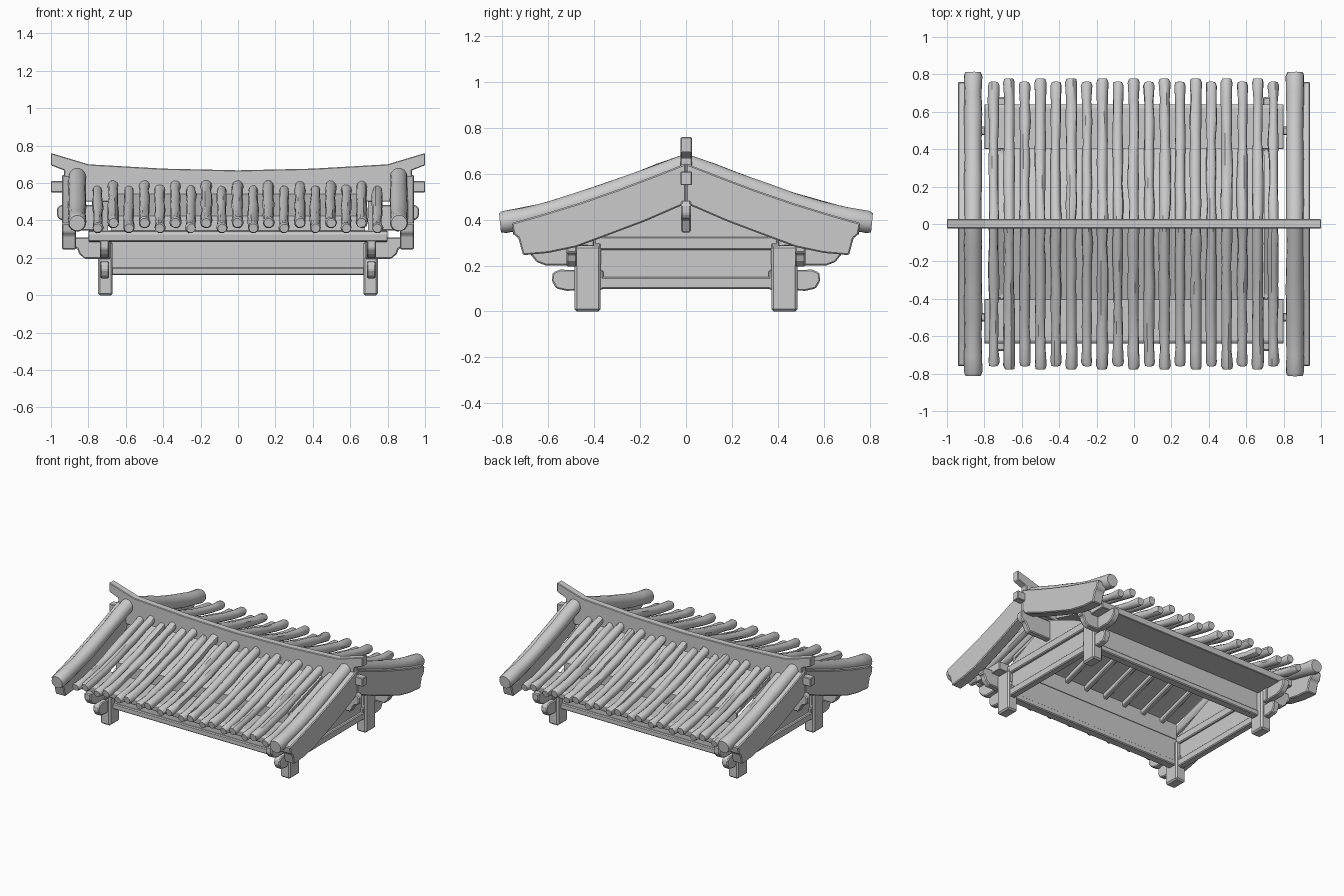
import bpy, bmesh, math, random
from mathutils import Vector

random.seed(4)
if "Cube" in bpy.data.objects:
    bpy.data.objects.remove(bpy.data.objects["Cube"], do_unlink=True)

GREY = (0.6, 0.6, 0.6, 1)
grey = bpy.data.materials.new("plain_grey")
grey.use_nodes = True
grey.diffuse_color = GREY
grey.node_tree.nodes["Principled BSDF"].inputs["Base Color"].default_value = GREY


def finish(name, bm, bevel=0.0, smooth=False):
    bmesh.ops.recalc_face_normals(bm, faces=bm.faces[:])
    mesh = bpy.data.meshes.new(name)
    bm.to_mesh(mesh)
    bm.free()
    mesh.materials.append(grey)
    ob = bpy.data.objects.new(name, mesh)
    bpy.context.collection.objects.link(ob)
    if bevel:
        mod = ob.modifiers.new("worn_edges", 'BEVEL')
        mod.width = bevel
        mod.segments = 1
        mod.limit_method = 'ANGLE'
    if smooth:
        bpy.ops.object.select_all(action='DESELECT')
        ob.select_set(True)
        bpy.context.view_layer.objects.active = ob
        bpy.ops.object.shade_smooth_by_angle(angle=math.radians(40))
    return ob


def prism(name, profile, lo, hi, axis='X', bevel=0.006):
    """Extrude a profile (h, z) between lo and hi along the X or Y axis."""
    bm = bmesh.new()
    put = (lambda h, z, d: (d, h, z)) if axis == 'X' else (lambda h, z, d: (h, d, z))
    a = [bm.verts.new(put(h, z, lo)) for h, z in profile]
    b = [bm.verts.new(put(h, z, hi)) for h, z in profile]
    bm.faces.new(a)
    bm.faces.new(b)
    n = len(profile)
    for i in range(n):
        bm.faces.new((a[i], a[(i + 1) % n], b[(i + 1) % n], b[i]))
    return finish(name, bm, bevel)


def box(name, x, y, z, bevel=0.006):
    rect = [(y[0], z[0]), (y[1], z[0]), (y[1], z[1]), (y[0], z[1])]
    return prism(name, rect, x[0], x[1], 'X', bevel)


def span(a, b, side):
    return tuple(sorted((a * side, b * side)))


def flip(profile, side):
    return [(h * side, z) for h, z in profile]


# Sagging roof line, given as centre height of the end logs
ROOF = [(0.0, 0.642), (0.15, 0.586), (0.29, 0.533), (0.46, 0.474), (0.635, 0.42), (0.81, 0.386)]


def roof_z(y):
    for (y0, z0), (y1, z1) in zip(ROOF, ROOF[1:]):
        if y <= y1:
            return z0 + (z1 - z0) * (y - y0) / (y1 - y0)
    return ROOF[-1][1]


def log(name, x, side, end, radius, drop_top, drop_end, wobble, sides=10):
    """A rough round log lying down one roof slope, flared at its foot."""
    bm = bmesh.new()
    start = 0.012
    rings = []
    for t in (0, 0.12, 0.27, 0.42, 0.57, 0.72, 0.86, 0.975, 1):
        y = start + (end - start) * t
        z = roof_z(y) - drop_top + (drop_top - drop_end) * t
        slope = (roof_z(min(y + 0.05, 0.81)) - roof_z(max(y - 0.05, 0))) / 0.1
        normal = Vector((0, -slope * side, 1)).normalized()
        r = radius * (1 + random.uniform(-wobble, wobble))
        if t == 1:
            r = radius * 0.9
        elif t > 0.9:
            r = radius * (1 + wobble)
        cx = x + random.uniform(-wobble, wobble) * radius * 0.6
        centre = Vector((cx, y * side, z))
        ring = []
        for i in range(sides):
            a = math.tau * i / sides
            k = r * (1 + random.uniform(-wobble, wobble) * 0.4)
            ring.append(bm.verts.new(centre + Vector((math.cos(a) * k, 0, 0)) + normal * math.sin(a) * k))
        rings.append(ring)
    for a, b in zip(rings, rings[1:]):
        for i in range(sides):
            j = (i + 1) % sides
            bm.faces.new((a[i], a[j], b[j], b[i]))
    bm.faces.new(rings[0])
    bm.faces.new(rings[-1])
    return finish(name, bm, smooth=True)


# Ridge beam with upswept horn ends and a lower tongue
right_half = [(0.4, 0.677), (0.8, 0.7), (1.0, 0.76), (1.0, 0.695), (0.93, 0.668),
              (0.93, 0.61), (1.0, 0.61), (1.0, 0.55), (0.9, 0.55), (0.9, 0.5)]
ridge = [(0.0, 0.668)] + right_half + [(-h, z) for h, z in reversed(right_half)]
prism("ridge_beam", ridge, -0.024, 0.026, 'Y', 0.004)

for side in (-1, 1):
    face = "front" if side < 0 else "back"

    # Roof logs, alternating high and low
    for i in range(19):
        x = -0.75 + i * 1.495 / 18
        low = i % 2 == 0
        log(f"{face}_roof_log_{i + 1}", x, side, 0.757 if low else 0.775, 0.0265 if low else 0.028,
            0.073 if low else 0.05, 0.038 if low else 0.006, 0.14)
    for end in (-1, 1):
        log(f"{face}_end_log_{'right' if end < 0 else 'left'}", 0.86 * end, side, 0.81, 0.047, 0.002, 0, 0.05, 14)

    # Roof boarding, upright upper wall and flat eave board
    deck = [(0.0, 0.55), (0.405, 0.425), (0.405, 0.405), (0.0, 0.525)]
    prism(f"{face}_roof_boarding", flip(deck, side), -0.68, 0.68, 'X', 0)
    box(f"{face}_upper_wall", (-0.68, 0.68), span(0.385, 0.405, side), (0.3, 0.425), 0)
    eave = [(0.4, 0.345), (0.625, 0.342), (0.64, 0.33), (0.635, 0.288), (0.4, 0.284)]
    prism(f"{face}_eave_board", flip(eave, side), -0.8, 0.8, 'X', 0.004)

    # Rafters under the boarding
    rafter = [(0.02, 0.53), (0.4, 0.41), (0.4, 0.375), (0.02, 0.495)]
    for i in range(8):
        x = -0.56 + i * 0.16
        prism(f"{face}_rafter_{i + 1}", flip(rafter, side), x - 0.016, x + 0.016, 'X', 0.005)

    # Long wall with its bottom rail
    box(f"{face}_wall", (-0.69, 0.69), span(0.39, 0.435, side), (0.12, 0.3), 0)
    box(f"{face}_bottom_rail", (-0.69, 0.69), span(0.388, 0.448, side), (0.108, 0.148))

# Gable ends
for end in (-1, 1):
    hand = "right" if end < 0 else "left"

    # Thick barge boards, one curved plank per slope
    barge = [(0.0, 0.645), (0.15, 0.586), (0.29, 0.533), (0.46, 0.474), (0.635, 0.42), (0.76, 0.385),
             (0.75, 0.335), (0.73, 0.32), (0.71, 0.245), (0.6, 0.255), (0.48, 0.28), (0.35, 0.328),
             (0.18, 0.392), (0.0, 0.47)]
    for side in (-1, 1):
        face = "front" if side < 0 else "back"
        prism(f"{face}_{hand}_barge_board", flip(barge, side), *span(0.865, 0.942, end))

        # Corner post
        box(f"{face}_{hand}_post", span(0.67, 0.748, end), span(0.372, 0.485, side), (0, 0.286), 0.01)

        # Rounded tie beam end poking through the post
        tie = [(0.36, 0.095), (0.52, 0.09), (0.565, 0.1), (0.585, 0.135), (0.58, 0.17), (0.55, 0.182), (0.36, 0.18)]
        prism(f"{face}_{hand}_tie_end", flip(tie, side), *span(0.69, 0.735, end))

        # Crossed bracket arms carrying the eave
        arm = [(0.37, 0.2), (0.61, 0.2), (0.65, 0.215), (0.678, 0.25), (0.678, 0.295), (0.37, 0.3)]
        prism(f"{face}_{hand}_eave_bracket", flip(arm, side), *span(0.69, 0.738, end))
        outer = [(0.68, 0.195), (0.82, 0.195), (0.848, 0.22), (0.86, 0.25), (0.88, 0.255), (0.88, 0.31), (0.68, 0.31)]
        prism(f"{face}_{hand}_side_bracket", flip(outer, end), *span(0.475, 0.52, side), 'Y')

    # Gable wall, rails and triangle
    box(f"{hand}_gable_wall", span(0.7, 0.715, end), (-0.4, 0.4), (0.11, 0.33), 0)
    box(f"{hand}_gable_rail", span(0.685, 0.735, end), (-0.4, 0.4), (0.098, 0.15))
    box(f"{hand}_gable_tie_beam", span(0.685, 0.735, end), (-0.4, 0.4), (0.268, 0.325))
    prism(f"{hand}_gable_triangle", [(-0.4, 0.32), (0.4, 0.32), (0.0, 0.5)], *span(0.695, 0.725, end), 'X', 0)

    # Short purlin end below the ridge
    tip = [(0.7, 0.345), (0.9, 0.345), (0.93, 0.4), (0.955, 0.405), (0.968, 0.425), (0.968, 0.465), (0.95, 0.482), (0.7, 0.482)]
    prism(f"{hand}_purlin_end", flip(tip, end), -0.022, 0.022, 'Y')
